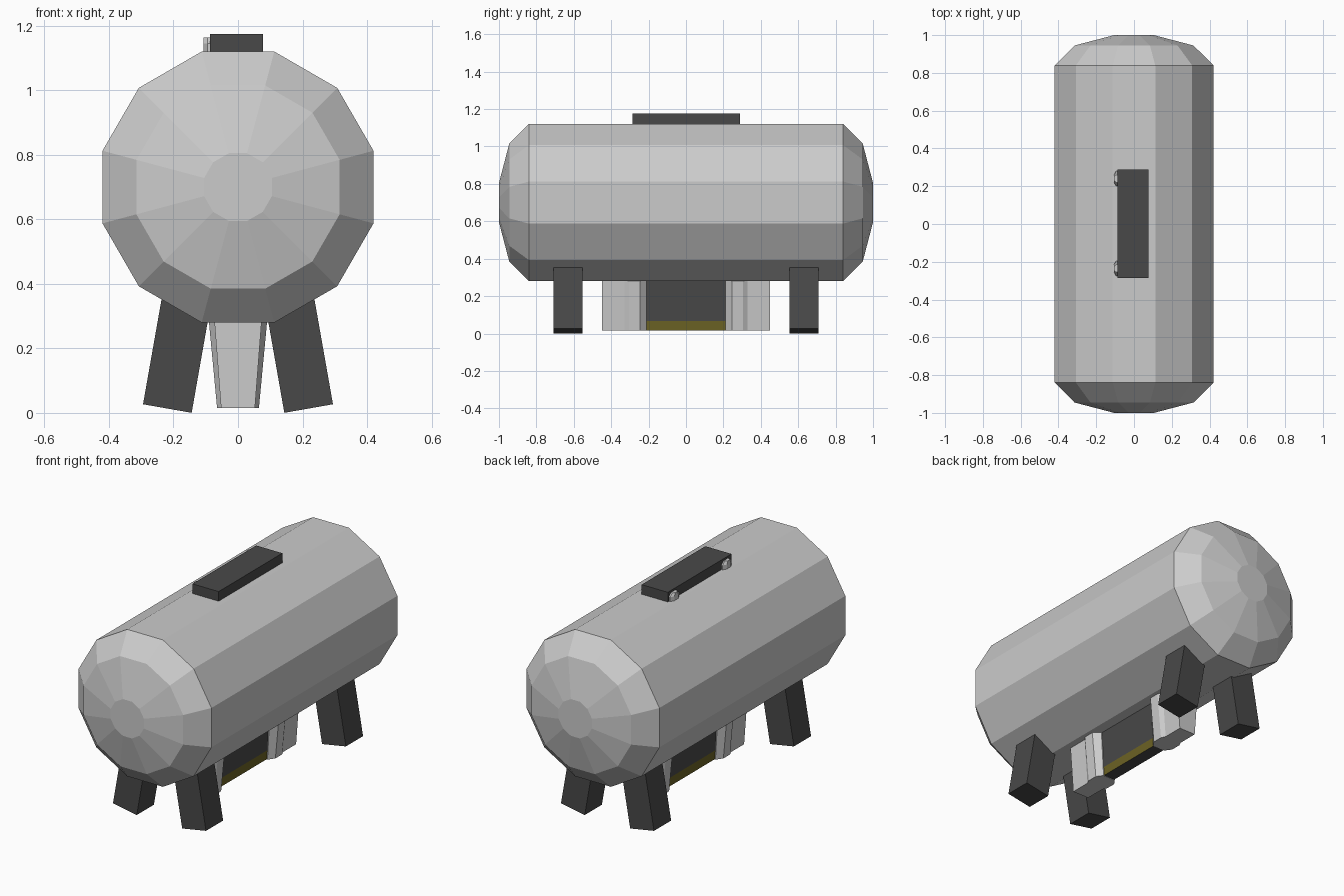
import bpy, bmesh, math
from mathutils import Matrix, Vector

if "Cube" in bpy.data.objects:
    bpy.data.objects.remove(bpy.data.objects["Cube"])


def material(name, rgb):
    m = bpy.data.materials.new(name)
    m.diffuse_color = (*rgb, 1)
    m.use_nodes = True
    m.node_tree.nodes["Principled BSDF"].inputs["Base Color"].default_value = m.diffuse_color
    return m


STEEL = material("light steel", (0.60, 0.60, 0.60))
DARK = material("dark grey", (0.066, 0.066, 0.066))
YELLOW = material("dull yellow", (0.15, 0.125, 0.018))


def finish(name, bm, mat):
    bmesh.ops.recalc_face_normals(bm, faces=bm.faces)
    me = bpy.data.meshes.new(name)
    bm.to_mesh(me)
    bm.free()
    me.materials.append(mat)
    ob = bpy.data.objects.new(name, me)
    bpy.context.collection.objects.link(ob)
    return ob


def loft(name, rings, mat):
    """Skin a list of rings with equal point counts and cap both ends."""
    bm = bmesh.new()
    vs = [[bm.verts.new(p) for p in ring] for ring in rings]
    n = len(vs[0])
    for a, b in zip(vs, vs[1:]):
        for i in range(n):
            j = (i + 1) % n
            bm.faces.new((a[i], a[j], b[j], b[i]))
    bm.faces.new(vs[0])
    bm.faces.new(vs[-1])
    return finish(name, bm, mat)


def box(name, size, matrix, mat):
    bm = bmesh.new()
    bmesh.ops.create_cube(bm, size=1, matrix=matrix @ Matrix.Diagonal((*size, 1)))
    return finish(name, bm, mat)


def tapered(name, outline, z0, z1, k0, k1, mat):
    """Upright prism of an xy outline whose x scale changes from k0 to k1."""
    return loft(name, [[(x * k, y, z) for x, y in outline]
                       for z, k in ((z0, k0), (z1, k1))], mat)


# twelve-sided tank with stepped domed ends
def tank_ring(y, apothem):
    r = apothem / math.cos(math.pi / 12)
    return [(r * math.cos((i + 0.5) * math.pi / 6), y,
             0.70 + r * math.sin((i + 0.5) * math.pi / 6)) for i in range(12)]


loft("tank", [tank_ring(y, a) for y, a in
              ((-1, .105), (-.945, .315), (-.84, .42),
               (.84, .42), (.945, .315), (1, .105))], STEEL)

# hatch lid and its two hinges
box("hatch_lid", (.165, .575, .075), Matrix.Translation((-.005, .002, 1.1375)), DARK)
for tag, y in (("front", -.235), ("back", .24)):
    tab = [(-.08, -.04), (-.095, -.04), (-.107, -.018),
           (-.107, .018), (-.095, .04), (-.08, .04)]
    loft(tag + "_hinge", [[(x, y + d * k, z) for x, d in tab]
                          for z, k in ((1.11, 1), (1.145, 1), (1.163, .5))], STEEL)

# four splayed legs
for sx, side in ((-1, "left"), (1, "right")):
    for sy, end in ((-1, "front"), (1, "back")):
        tilt = Matrix.Rotation(math.radians(-10 * sx), 4, 'Y')
        m = (Matrix.Translation((.219 * sx, .632 * sy, .0135)) @ tilt
             @ Matrix.Translation((0, 0, .225)))
        box(f"{end}_{side}_leg", (.153, .155, .45), m, DARK)

# underside end brackets with bulging columns
half = [(.073, .45), (.073, .33), (.09, .305), (.09, .245), (.055, .21)]
outline = half + [(-x, y) for x, y in reversed(half)]
for s, end in ((-1, "front"), (1, "back")):
    tapered(end + "_bracket", [(x, y * s) for x, y in outline],
            .015, .30, .72, 1.02, STEEL)

# centre panel with a yellow lower band and dark underside
bar = [(.05, -.23), (.05, .23), (-.05, .23), (-.05, -.23)]
tapered("centre_panel", bar, .068, .30, .77, 1.02, DARK)
band = tapered("yellow_band", bar, .017, .068, .72, .77, YELLOW)
band.data.materials.append(DARK)
for f in band.data.polygons:
    if f.normal.z < -.9:
        f.material_index = 1
